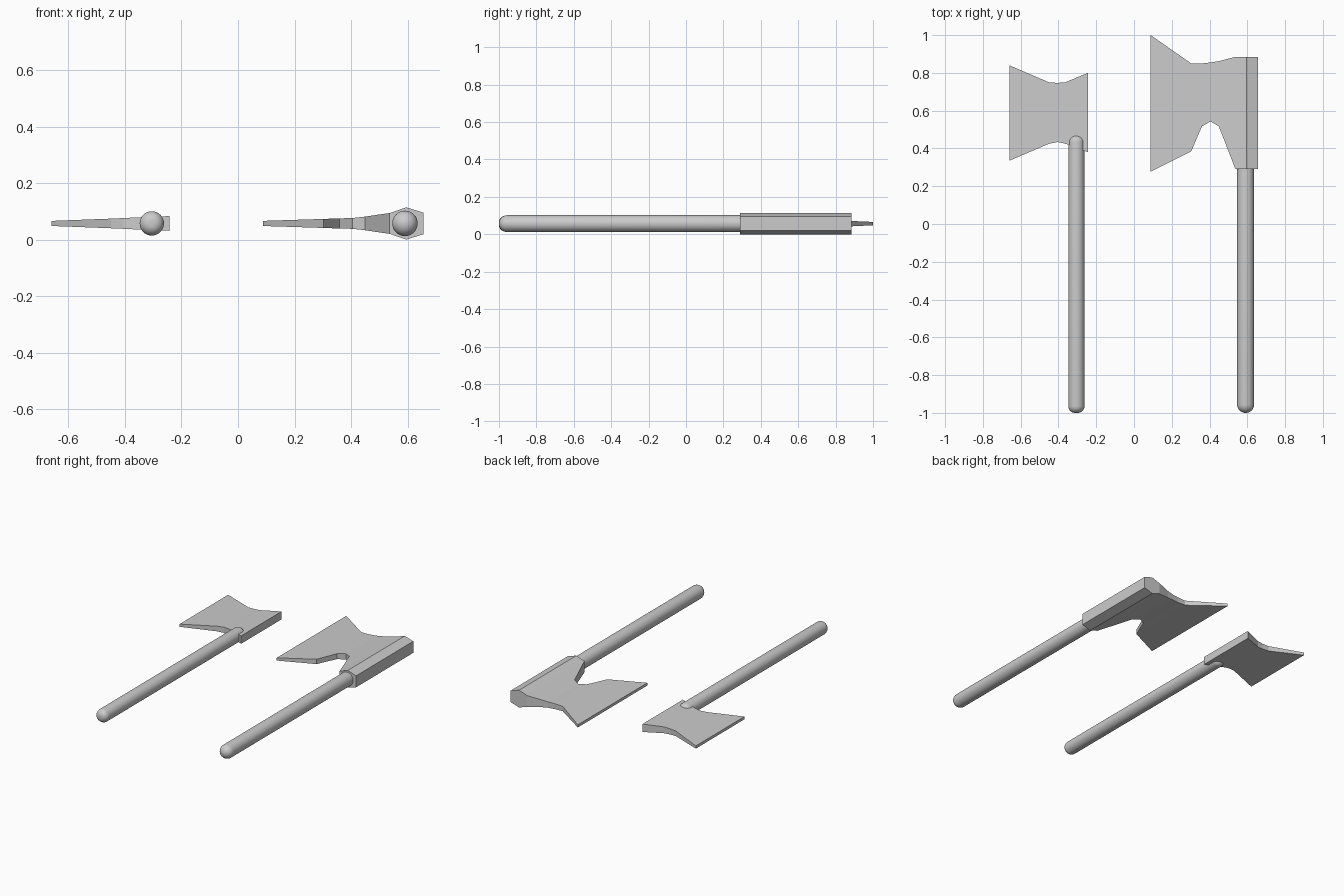
import bpy, bmesh, math

if "Cube" in bpy.data.objects:
    bpy.data.objects.remove(bpy.data.objects["Cube"])

ZC = 0.057  # common mid-plane height


def finish(name, bm):
    bmesh.ops.recalc_face_normals(bm, faces=bm.faces[:])
    mesh = bpy.data.meshes.new(name)
    bm.to_mesh(mesh)
    bm.free()
    obj = bpy.data.objects.new(name, mesh)
    bpy.context.collection.objects.link(obj)
    return obj


def skin(bm, rings):
    # bridge consecutive vertex rings and cap both ends
    rings = [[bm.verts.new(p) for p in ring] for ring in rings]
    n = len(rings[0])
    for a, b in zip(rings, rings[1:]):
        for i in range(n):
            j = (i + 1) % n
            bm.faces.new((a[i], a[j], b[j], b[i]))
    bm.faces.new(rings[0])
    bm.faces.new(rings[-1])


def handle(name, x, r, y0, y1, rnd, sides=32, steps=8):
    # round rod along y with rounded ends
    prof = []
    for k in range(steps + 1):
        t = 0.03 + (math.pi / 2 - 0.03) * k / steps
        prof.append((y0 + rnd * (1 - math.cos(t)), r - rnd + rnd * math.sin(t)))
    prof += [(y0 + y1 - y, q) for y, q in reversed(prof)]
    rings = [[(x + q * math.cos(2 * math.pi * i / sides), y,
               ZC + q * math.sin(2 * math.pi * i / sides)) for i in range(sides)]
             for y, q in prof]
    bm = bmesh.new()
    skin(bm, rings)
    obj = finish(name, bm)
    bpy.ops.object.select_all(action='DESELECT')
    obj.select_set(True)
    bpy.context.view_layer.objects.active = obj
    bpy.ops.object.shade_smooth_by_angle(angle=math.radians(35))


def axe_head(name, sections):
    # each section: x, lower y, upper y, half thickness
    bm = bmesh.new()
    skin(bm, [[(x, lo, ZC - h), (x, hi, ZC - h), (x, hi, ZC + h), (x, lo, ZC + h)]
              for x, lo, hi, h in sections])
    finish(name, bm)


# small axe
axe_head("small_axe_head", [
    (-0.66, 0.335, 0.84, 0.009), (-0.45, 0.425, 0.75, 0.017),
    (-0.405, 0.434, 0.747, 0.019), (-0.365, 0.426, 0.75, 0.021),
    (-0.243, 0.38, 0.80, 0.026)])
handle("small_axe_handle", -0.305, 0.043, -1.0, 0.47, 0.036)

# large axe with a thick socket around the handle
axe_head("large_axe_head", [
    (0.088, 0.277, 1.0, 0.009), (0.303, 0.385, 0.85, 0.016),
    (0.36, 0.517, 0.85, 0.018), (0.405, 0.543, 0.855, 0.019),
    (0.449, 0.517, 0.862, 0.024), (0.537, 0.29, 0.885, 0.037),
    (0.596, 0.29, 0.885, 0.057), (0.657, 0.29, 0.885, 0.038)])
handle("large_axe_handle", 0.591, 0.045, -1.0, 0.47, 0.044)
